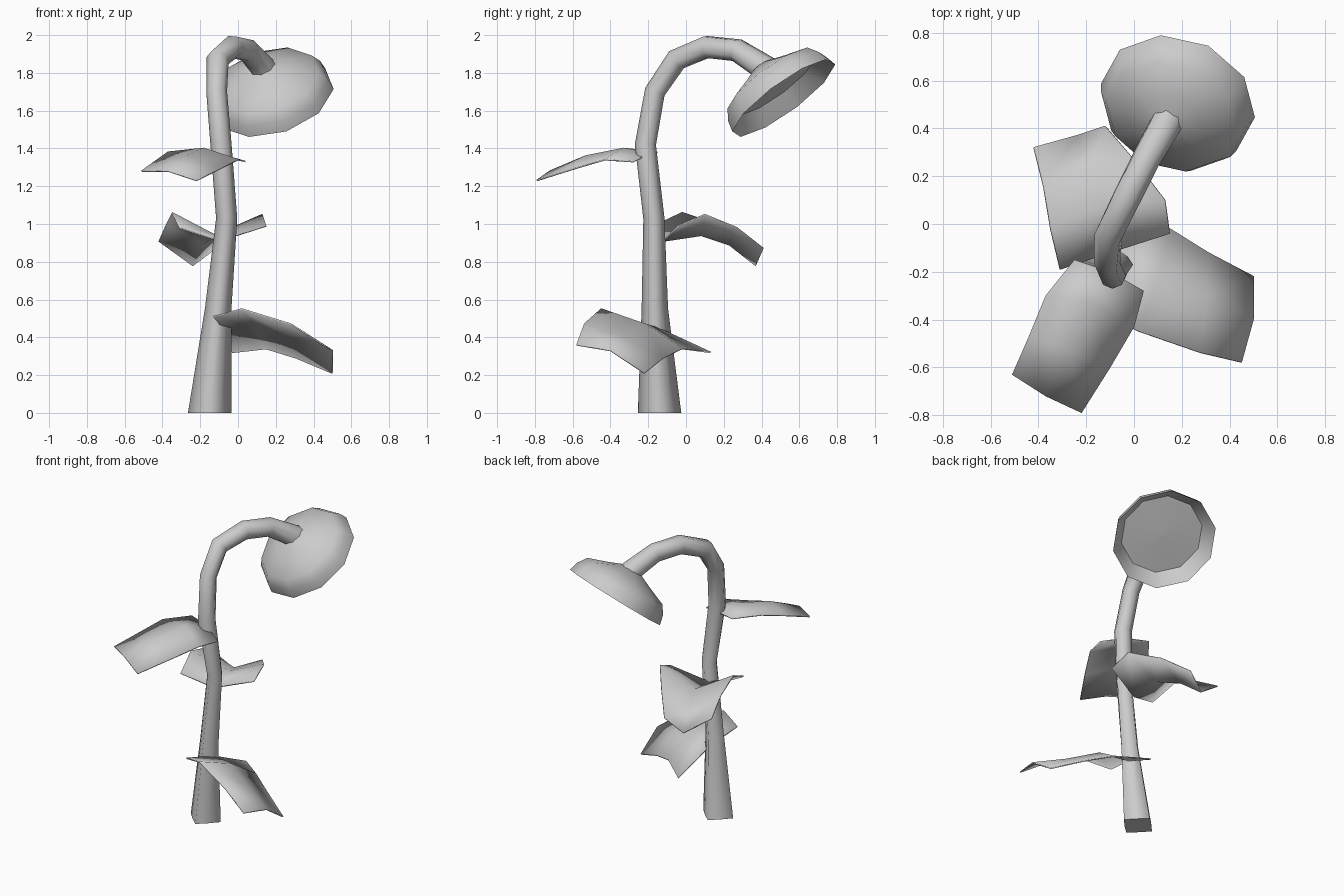
import bpy, bmesh, math
from mathutils import Vector as V

if "Cube" in bpy.data.objects:
    bpy.data.objects.remove(bpy.data.objects["Cube"])


def finish(name, bm, angle):
    bmesh.ops.recalc_face_normals(bm, faces=bm.faces[:])
    me = bpy.data.meshes.new(name)
    bm.to_mesh(me)
    bm.free()
    ob = bpy.data.objects.new(name, me)
    bpy.context.collection.objects.link(ob)
    bpy.ops.object.select_all(action='DESELECT')
    ob.select_set(True)
    bpy.context.view_layer.objects.active = ob
    bpy.ops.object.shade_smooth_by_angle(angle=math.radians(angle))
    return ob


def loft(name, rings, sides, angle):
    """Skin rings of (centre, axis, radius, pinch) and cap both ends.
    Pinch scales every second vertex, 0.71 turns an octagon into a diamond."""
    bm = bmesh.new()
    loops = []
    for c, axis, r, pinch in rings:
        q = V((0, 0, 1)).rotation_difference(axis)
        loop = []
        for i in range(sides):
            a = math.tau * i / sides
            k = r * (pinch if i % 2 else 1)
            loop.append(bm.verts.new(c + q @ V((k * math.cos(a), k * math.sin(a), 0))))
        loops.append(loop)
    for a, b in zip(loops, loops[1:]):
        for i in range(sides):
            j = (i + 1) % sides
            bm.faces.new((a[i], a[j], b[j], b[i]))
    bm.faces.new(loops[0][::-1])
    bm.faces.new(loops[-1])
    return finish(name, bm, angle)


def leaf(name, *rails):
    """Thin sheet spanned by left edge, midrib and right edge."""
    bm = bmesh.new()
    vs = [[bm.verts.new(p) for p in rail] for rail in rails]
    for a, b in zip(vs, vs[1:]):
        for i in range(len(a) - 1):
            bm.faces.new((a[i], a[i + 1], b[i + 1], b[i]))
    ob = finish(name, bm, 50)
    mod = ob.modifiers.new("thickness", 'SOLIDIFY')
    mod.thickness = 0.008
    mod.offset = 0
    return ob


# Stem: tapering tube, diamond-shaped at the foot, hooking over at the top
path = [(-.15, -.14, 0, .115, .74), (-.105, -.165, .55, .07, .75),
        (-.06, -.17, 1.03, .056, .85), (-.09, -.215, 1.42, .056, 1),
        (-.113, -.165, 1.70, .055, 1), (-.108, -.05, 1.87, .06, 1),
        (-.03, .11, 1.937, .062, 1), (.05, .27, 1.92, .062, 1),
        (.135, .42, 1.825, .07, 1), (.15, .455, 1.785, .09, 1)]
pts = [V(p[:3]) for p in path]
rings = []
for i, p in enumerate(pts):
    a = (p - pts[i - 1]).normalized() if i else V((0, 0, 1))
    b = (pts[i + 1] - p).normalized() if i < len(pts) - 1 else a
    rings.append((p, (a + b).normalized() if i else a, *path[i][3:]))
loft("stem", rings, 8, 85)

# Flower head: shallow cone back, flared petal rim, face set deep inside
axis = V((.24, .57, -.78)).normalized()
centre = V((.182, .512, 1.675))
profile = [(-.20, .06), (-.16, .15), (-.11, .28), (-.05, .318),
           (.01, .333), (-.03, .30), (-.08, .262), (-.075, .13), (-.07, .02)]
loft("flower_head", [(centre + axis * s, axis, r, 1) for s, r in profile], 10, 40)

# Leaves
leaf("upper_leaf",
     [(-.25, -.15, 1.38), (-.37, -.30, 1.38), (-.44, -.47, 1.33), (-.51, -.63, 1.28)],
     [(-.10, -.20, 1.37), (-.18, -.33, 1.40), (-.27, -.53, 1.36), (-.37, -.72, 1.28)],
     [(.04, -.28, 1.33), (0, -.43, 1.34), (-.10, -.60, 1.29), (-.22, -.79, 1.23)])
leaf("middle_leaf",
     [(-.31, -.19, .98), (-.35, -.02, 1.06), (-.38, .16, 1.0), (-.42, .32, .91)],
     [(-.10, -.12, .91), (-.12, .08, .94), (-.19, .23, .89), (-.24, .37, .78)],
     [(.15, -.04, .99), (.13, .10, 1.05), (.0, .27, .98), (-.12, .41, .87)])
leaf("lower_leaf",
     [(-.13, -.38, .51), (.02, -.45, .55), (.28, -.54, .47), (.45, -.58, .36)],
     [(-.08, -.15, .45), (.10, -.22, .47), (.30, -.31, .39), (.50, -.40, .33)],
     [(-.03, .13, .32), (.15, -.02, .34), (.31, -.12, .29), (.50, -.22, .21)])
